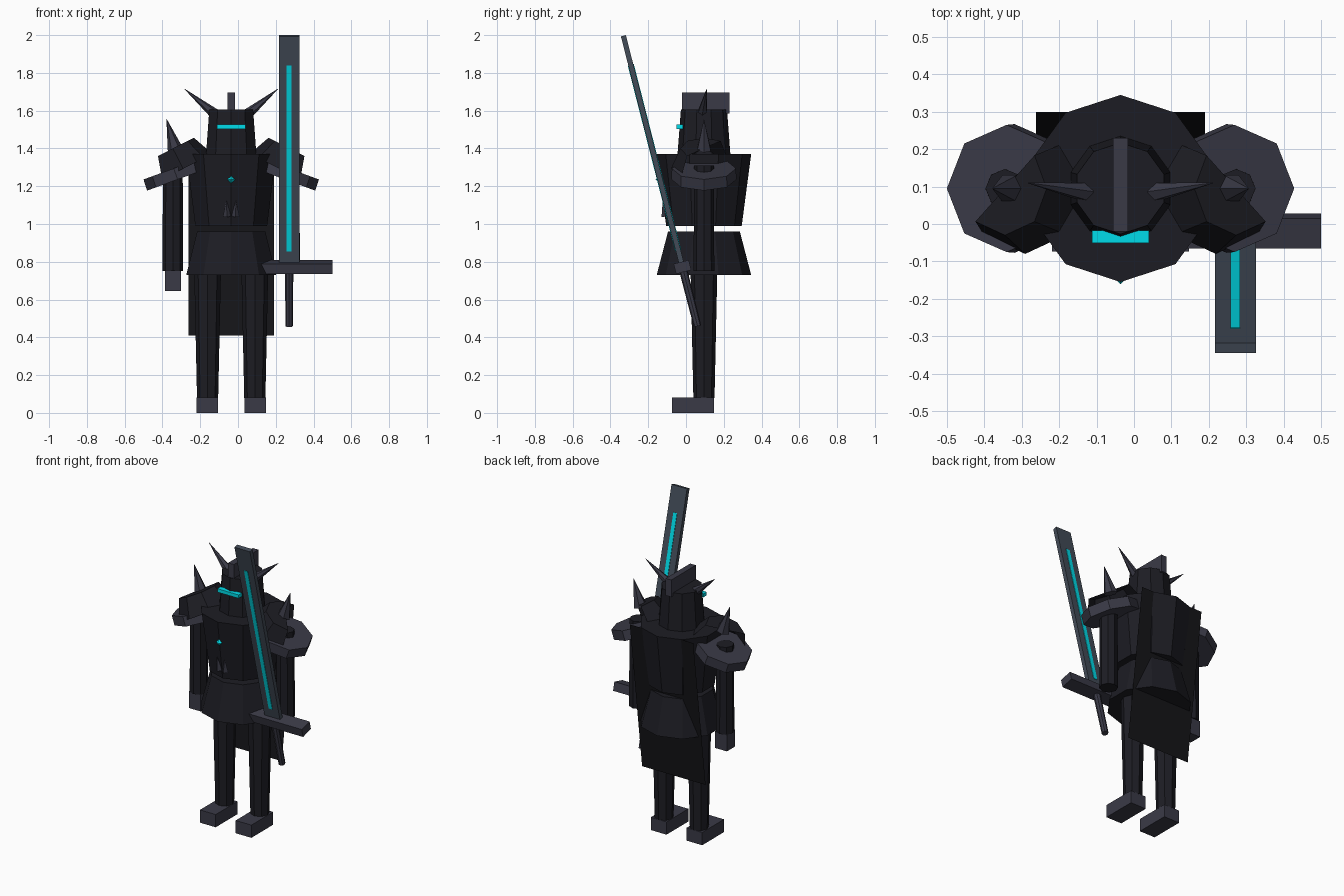
import bpy, bmesh
from math import cos, sin, pi, radians
from mathutils import Vector, Matrix

if "Cube" in bpy.data.objects:
    bpy.data.objects.remove(bpy.data.objects["Cube"])

CX, CY = -0.036, 0.095   # body axis


def mat(name, r, g, b):
    m = bpy.data.materials.new(name)
    m.diffuse_color = (r, g, b, 1)
    m.use_nodes = True
    m.node_tree.nodes["Principled BSDF"].inputs["Base Color"].default_value = m.diffuse_color
    return m


ARMOR = mat("dark_armor", 0.012, 0.012, 0.017)
TRIM = mat("trim_metal", 0.042, 0.042, 0.062)
CLOTH = mat("black_cloth", 0.007, 0.007, 0.009)
STEEL = mat("blade_steel", 0.055, 0.07, 0.095)
GLOW = mat("cyan_glow", 0.0, 0.72, 0.82)


def add(name, verts, faces, material):
    me = bpy.data.meshes.new(name)
    me.from_pydata([tuple(v) for v in verts], [], faces)
    me.materials.append(material)
    ob = bpy.data.objects.new(name, me)
    bpy.context.collection.objects.link(ob)
    return ob


def frustum(name, p0, p1, r0, r1, n, material, start=0, sweep=360):
    """Faceted frustum from p0 to p1; a sweep under 360 leaves an open shell with fan caps."""
    p0, p1 = Vector(p0), Vector(p1)
    q = Vector((0, 0, 1)).rotation_difference(p1 - p0)
    full = sweep == 360
    k = n if full else n + 1
    verts = []
    for p, r in ((p0, r0), (p1, r1)):
        for i in range(k):
            a = radians(start + sweep * i / n)
            verts.append(p + q @ Vector((r * cos(a), r * sin(a), 0)))
    faces = [(i, (i + 1) % k, k + (i + 1) % k, k + i) for i in range(n)]
    if full:
        faces += [tuple(range(k))[::-1], tuple(range(k, 2 * k))]
    else:
        verts += [p0, p1]
        faces += [(2 * k, i + 1, i) for i in range(n)]
        faces += [(2 * k + 1, k + i, k + i + 1) for i in range(n)]
    return add(name, verts, faces, material)


def box(name, center, size, material, rot_x=0):
    bm = bmesh.new()
    bmesh.ops.create_cube(bm, size=1)
    bm.transform(Matrix.Translation(center) @ Matrix.Rotation(rot_x, 4, 'X')
                 @ Matrix.Diagonal((*size, 1)))
    me = bpy.data.meshes.new(name)
    bm.to_mesh(me)
    bm.free()
    me.materials.append(material)
    ob = bpy.data.objects.new(name, me)
    bpy.context.collection.objects.link(ob)
    return ob


# Torso and armoured skirt
frustum("torso", (CX, CY, 0.99), (CX, CY, 1.37), 0.2, 0.25, 10, ARMOR, 90)
frustum("skirt", (CX, CY, 0.73), (CX, CY, 0.96), 0.25, 0.19, 10, ARMOR, 90)

# Helmet, crest and visor
frustum("helmet", (CX, CY, 1.37), (CX, CY, 1.605), 0.14, 0.122, 10, ARMOR, 90)
box("helmet_crest", (CX, 0.105, 1.64), (0.04, 0.25, 0.11), TRIM)
box("visor", (CX, -0.034, 1.515), (0.152, 0.034, 0.022), GLOW)

# Chest gem and the two fangs below it
frustum("gem_top", (CX, -0.14, 1.235), (CX, -0.14, 1.253), 0.021, 0.001, 4, GLOW)
frustum("gem_bottom", (CX, -0.14, 1.217), (CX, -0.14, 1.235), 0.001, 0.021, 4, GLOW)

# Cape: a single leaning sheet
add("cape", [(CX + sx * 0.226, y, z) for sx, y, z in
             ((1, 0.175, 0.41), (-1, 0.175, 0.41), (-1, 0.3, 1.37), (1, 0.3, 1.37))],
    [(0, 1, 2, 3)], CLOTH)

for s, side in ((-1, "left"), (1, "right")):
    def P(x, y, z):
        return (CX + s * x, y, z)

    # Legs and feet
    frustum(f"{side}_leg", P(0.125, CY, 0.08), P(0.125, CY, 0.76), 0.056, 0.071, 8, ARMOR)
    box(f"{side}_foot", P(0.127, 0.037, 0.041), (0.112, 0.222, 0.082), TRIM)

    # Arm, its top poking through the shoulder disc
    frustum(f"{side}_arm", P(0.309, CY, 0.75), P(0.309, CY, 1.31), 0.055, 0.052, 8, ARMOR)

    # Shoulder disc, open half shell above it, and spike
    t = 0.35
    c = Vector(P(0.294, CY, 1.265))
    d = Vector((s * sin(t), 0, cos(t))) * 0.031
    frustum(f"{side}_shoulder_disc", c - d, c + d, 0.172, 0.17, 8, TRIM)
    top = Vector(P(0.309, CY, 1.40))
    axis = Vector((s * 0.45, 0, 0.893))
    frustum(f"{side}_shoulder_shell", top - axis * 0.12, top, 0.175, 0.125, 4, ARMOR,
            225 if s < 0 else 135, 180)
    frustum(f"{side}_shoulder_spike", P(0.295, CY, 1.39), P(0.342, CY, 1.555),
            0.042, 0.001, 6, TRIM)

    # Helmet horn and chest fang
    frustum(f"{side}_horn", P(0.09, 0.085, 1.585), P(0.247, 0.11, 1.715), 0.028, 0.001, 6, TRIM)
    frustum(f"{side}_chest_fang", P(0.022, -0.108, 1.04), P(0.026, -0.122, 1.125),
            0.022, 0.001, 4, TRIM)

# The free hand
box("left_hand", (CX - 0.309, CY, 0.698), (0.085, 0.085, 0.106), TRIM)

# Sword, leaning forward; u runs along the blade from the guard
TILT = 0.25
BASE = Vector((0.271, -0.019, 0.7725))
AX = Vector((0, -sin(TILT), cos(TILT)))


def sword_box(name, u0, u1, w, d, material):
    box(name, BASE + AX * (u0 + u1) / 2, (w, d, u1 - u0), material, TILT)


sword_box("sword_blade", 0.02, 1.263, 0.11, 0.027, STEEL)
sword_box("blade_glow", 0.09, 1.105, 0.026, 0.033, GLOW)
sword_box("sword_guard", -0.0275, 0.0275, 0.458, 0.083, TRIM)
frustum("sword_grip", BASE - AX * 0.323, BASE, 0.02, 0.022, 8, TRIM)
